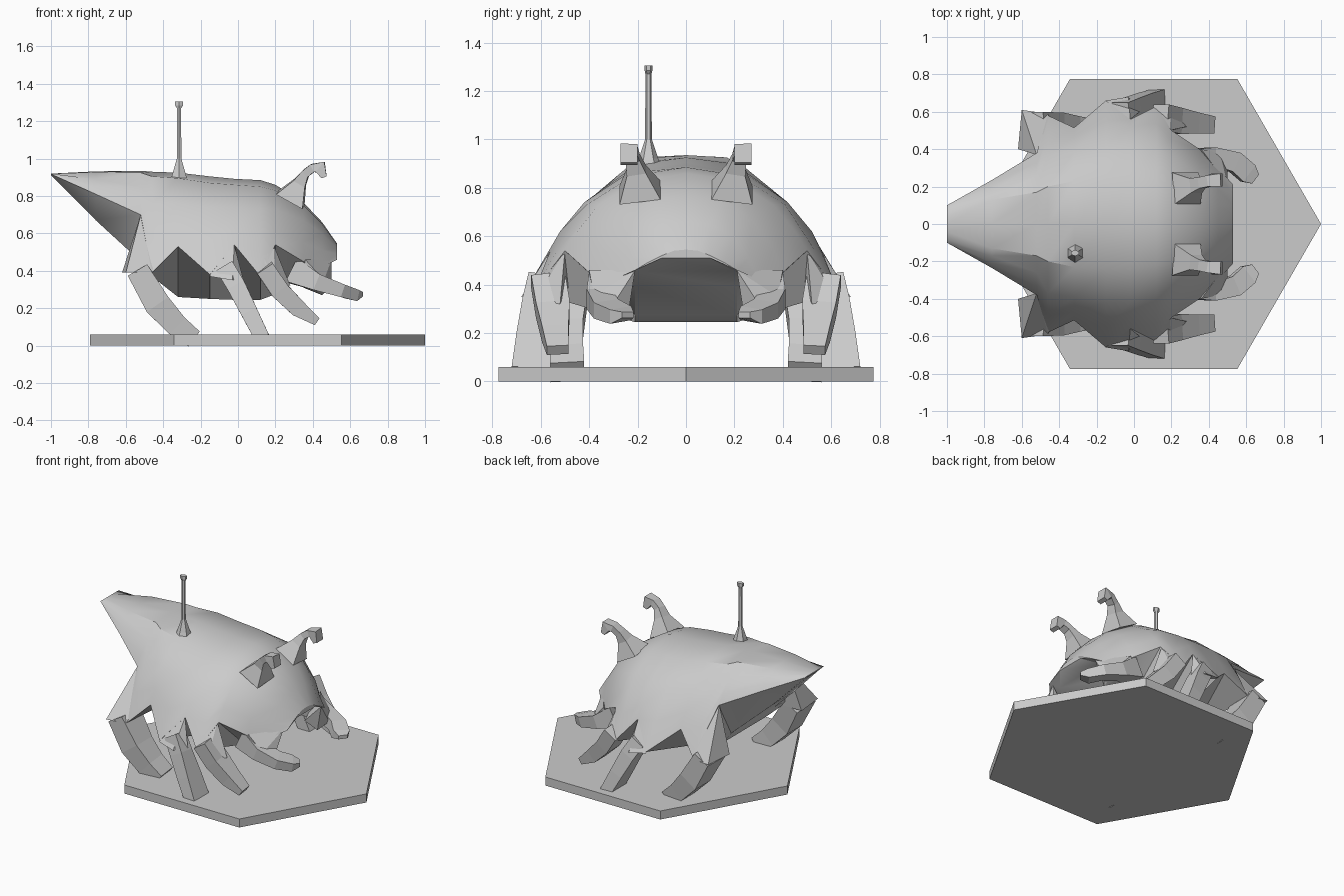
import bpy, bmesh, math
from mathutils import Vector

cube = bpy.data.objects.get("Cube")
if cube:
    bpy.data.objects.remove(cube, do_unlink=True)

grey = bpy.data.materials.new("plain grey")
grey.use_nodes = True
grey.diffuse_color = (0.6, 0.6, 0.6, 1)
grey.node_tree.nodes["Principled BSDF"].inputs["Base Color"].default_value = (0.6, 0.6, 0.6, 1)


def make(name, bm, smooth=None):
    """Turn a bmesh into a finished object."""
    bmesh.ops.remove_doubles(bm, verts=bm.verts, dist=0.0005)
    bmesh.ops.recalc_face_normals(bm, faces=bm.faces)
    mesh = bpy.data.meshes.new(name)
    bm.to_mesh(mesh)
    bm.free()
    mesh.materials.append(grey)
    ob = bpy.data.objects.new(name, mesh)
    bpy.context.collection.objects.link(ob)
    if smooth:
        bpy.ops.object.select_all(action='DESELECT')
        ob.select_set(True)
        bpy.context.view_layer.objects.active = ob
        bpy.ops.object.shade_smooth_by_angle(angle=math.radians(smooth))
    return ob


def skin(bm, rings, closed=True):
    """Bridge rows of points; closed rings get end caps."""
    rows = [[bm.verts.new(p) for p in r] for r in rings]
    n = len(rows[0])
    for a, b in zip(rows, rows[1:]):
        for i in range(n if closed else n - 1):
            j = (i + 1) % n
            bm.faces.new((a[i], a[j], b[j], b[i]))
    bm.faces.new(rows[0])
    bm.faces.new(rows[-1])


def limb(name, path, sides=4, smooth=None):
    """Tapered limb; path rows are x, y, z, half depth, half width."""
    pts = [Vector(p[:3]) for p in path]
    rings = []
    for i, p in enumerate(path):
        t = (pts[min(i + 1, len(pts) - 1)] - pts[max(i - 1, 0)]).normalized()
        side = Vector((0, 1, 0))
        side = (side - t * side.dot(t)).normalized()
        up = t.cross(side)
        ring = []
        for k in range(sides):
            a = 2 * math.pi * (k + 0.5) / sides
            s = 1 / math.cos(math.pi / sides)
            ring.append(pts[i] + up * (p[3] * s * math.cos(a)) + side * (p[4] * s * math.sin(a)))
        rings.append(ring)
    bm = bmesh.new()
    skin(bm, rings)
    return make(name, bm, smooth)


def hull(name, pts):
    bm = bmesh.new()
    for p in pts:
        bm.verts.new(p)
    res = bmesh.ops.convex_hull(bm, input=bm.verts)
    bmesh.ops.delete(bm, geom=list(set(res["geom_interior"] + res["geom_unused"])), context='VERTS')
    return make(name, bm)


def flip(rows):
    return [(r[0], -r[1], *r[2:]) for r in rows]


# Six-sided stand
bm = bmesh.new()
hexagon = [(0.105 + 0.895 * math.cos(k * math.pi / 3),
            0.895 * math.sin(k * math.pi / 3)) for k in range(6)]
skin(bm, [[(x, y, z) for x, y in hexagon] for z in (0, 0.06)])
make("stand", bm)

# Shell: x, crown z, three (y, z) flank points, scalloped edge (y, z), belly half width, belly z
stations = [
    (-1.0, .92, (.04, .92), (.08, .92), (.1, .92), (.1, .917), .05, .912),
    (-.76, .932, (.13, .928), (.17, .89), (.21, .85), (.235, .81), .12, .67),
    (-.52, .935, (.17, .925), (.26, .85), (.33, .77), (.38, .70), .24, .45),
    (-.46, .93, (.2, .905), (.37, .76), (.49, .57), (.58, .39), .24, .37),
    (-.32, .925, (.23, .895), (.39, .76), (.47, .63), (.515, .53), .22, .26),
    (-.15, .905, (.24, .87), (.42, .74), (.55, .56), (.66, .38), .21, .25),
    (-.02, .892, (.24, .86), (.42, .74), (.52, .62), (.56, .54), .21, .245),
    (.12, .885, (.22, .85), (.41, .73), (.54, .53), (.63, .37), .21, .245),
    (.2, .86, (.2, .83), (.36, .73), (.45, .62), (.5, .54), .21, .275),
    (.35, .765, (.15, .75), (.27, .67), (.36, .55), (.4, .45), .21, .39),
    (.45, .66, (.1, .65), (.19, .6), (.26, .51), (.3, .42), .2, .455),
    (.53, .545, (.05, .54), (.1, .52), (.16, .49), (.21, .46), .1, .51),
]
rings = []
for x, crown, a, b, c, edge, bw, bz in stations:
    half = [a, b, c, edge, (bw, bz)]
    rings.append([(x, 0, crown)] + [(x, y, z) for y, z in half]
                 + [(x, -y, z) for y, z in reversed(half)])
bm = bmesh.new()
skin(bm, rings)
make("shell", bm, 32)

# Legs, claws and eye stalks, mirrored across the middle
rear_leg = [(-.535, .5, .40, .06, .1), (-.43, .51, .22, .07, .085),
            (-.33, .5, .11, .06, .075), (-.24, .49, .04, .05, .07)]
middle_leg = [(-.07, .6, .42, .05, .05), (-.01, .62, .32, .05, .055),
              (.06, .63, .18, .045, .07), (.13, .64, .04, .04, .08)]
front_leg = [(.14, .57, .42, .05, .07), (.22, .55, .3, .05, .07),
             (.32, .54, .2, .045, .055), (.42, .53, .13, .022, .045)]
claw = [(.3, .33, .4, .07, .07), (.42, .36, .34, .045, .05),
        (.54, .33, .30, .035, .055), (.61, .27, .275, .03, .055),
        (.65, .24, .275, .012, .03)]
stalk = [(.28, .19, .78, .08, .085), (.33, .205, .87, .035, .04),
         (.36, .22, .92, .022, .03), (.40, .23, .95, .022, .03),
         (.44, .235, .955, .035, .035), (.46, .235, .90, .015, .035)]
for side, turn in (("left", list), ("right", flip)):
    limb(side + "_rear_leg", turn(rear_leg))
    limb(side + "_middle_leg", turn(middle_leg))
    limb(side + "_front_leg", turn(front_leg))
    limb(side + "_claw", turn(claw))
    limb(side + "_eye_stalk", turn(stalk))
    # Plates that flare from the shell down into the legs
    hull(side + "_rear_hip", turn([(-.52, .37, .7), (-.62, .4, .39), (-.6, .61, .39),
                                   (-.46, .59, .39), (-.42, .45, .55), (-.45, .4, .39)]))
    hull(side + "_middle_hip", turn([(-.15, .66, .37), (-.02, .56, .54), (-.03, .68, .35),
                                     (.03, .6, .35), (-.1, .52, .4), (-.15, .55, .55)]))
    hull(side + "_front_hip", turn([(.12, .63, .36), (.19, .5, .54), (.2, .62, .34),
                                    (.28, .52, .32), (.12, .48, .4), (.1, .53, .55)]))
    hull(side + "_claw_root", turn([(.36, .4, .46), (.34, .39, .36), (.5, .21, .46),
                                    (.46, .38, .35), (.5, .3, .32), (.35, .24, .31), (.45, .24, .27)]))

# Aerial with flared foot and knob
limb("aerial", [(-.315, -.155, .86, .05, .06), (-.315, -.155, .92, .035, .035),
                (-.315, -.155, 1.0, .012, .012), (-.315, -.155, 1.27, .011, .011),
                (-.315, -.155, 1.285, .022, .014), (-.315, -.155, 1.305, .022, .014)], 6)
